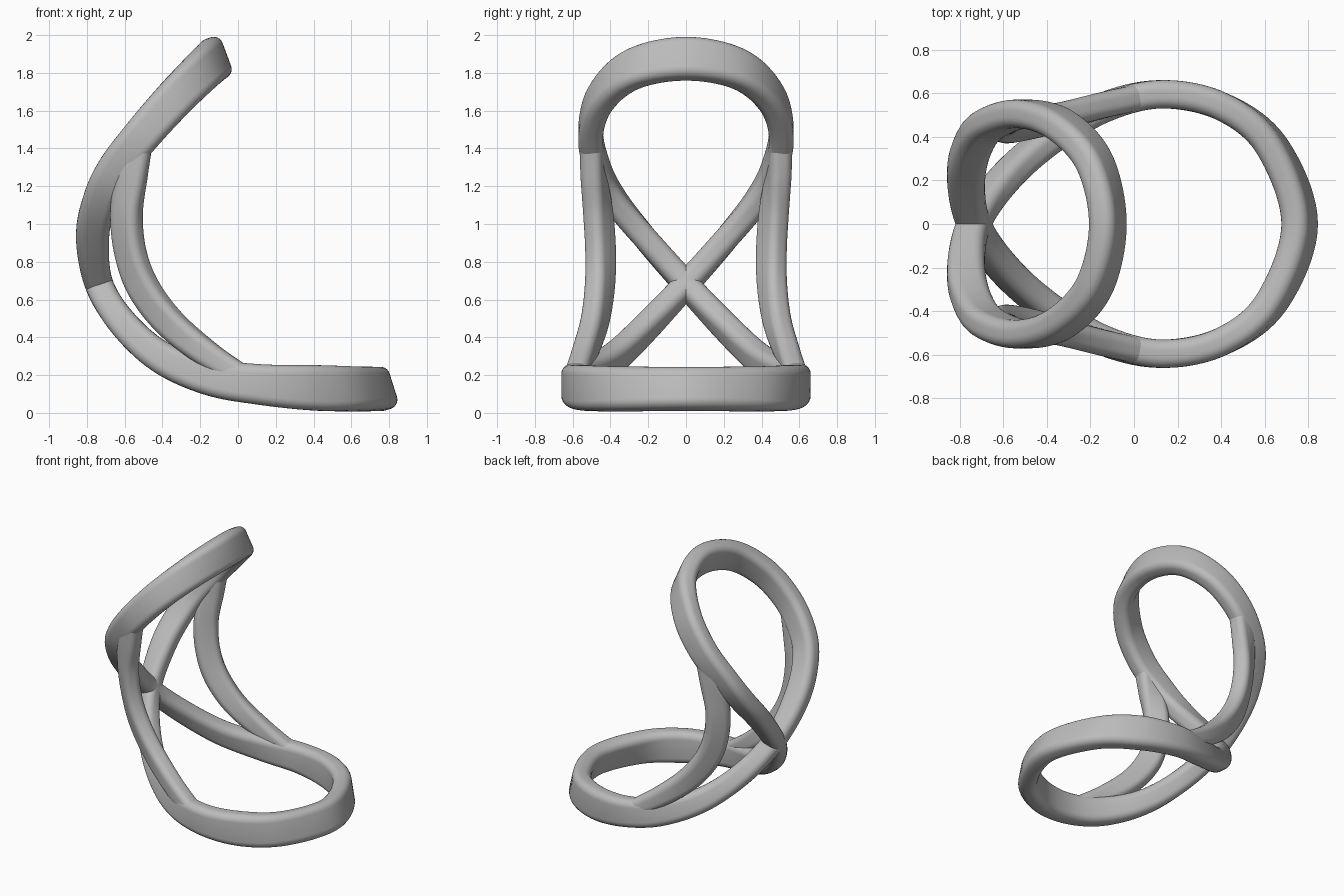
import bpy
import bmesh
import math
from mathutils import Vector

cube = bpy.data.objects.get("Cube")
if cube:
    bpy.data.objects.remove(cube, do_unlink=True)

grey = bpy.data.materials.new("plain_grey")
grey.use_nodes = True
tone = (.5, .5, .5, 1)
grey.diffuse_color = tone
grey.node_tree.nodes["Principled BSDF"].inputs["Base Color"].default_value = tone


def spline(keys, steps, cyclic):
    """Catmull-Rom interpolation of whole key rows."""
    count = len(keys)
    pick = (lambda i: keys[i % count]) if cyclic else (lambda i: keys[min(max(i, 0), count - 1)])
    rows = []
    for i in range(count if cyclic else count - 1):
        for s in range(steps):
            t = s / steps
            rows.append([b + t / 2 * (c - a + t * (2 * a - 5 * b + 4 * c - d + t * (3 * (b - c) + d - a)))
                         for a, b, c, d in zip(pick(i - 1), pick(i), pick(i + 1), pick(i + 2))])
    if not cyclic:
        rows.append(list(keys[-1]))
    return rows


def rounded_rectangle(height, width, radius, segments=6):
    """Section outline as (along height, along width) pairs."""
    points = []
    for corner, (sx, sy) in enumerate(((1, 1), (-1, 1), (-1, -1), (1, -1))):
        for k in range(segments + 1):
            angle = (corner + k / segments) * math.pi / 2
            points.append((sx * (height / 2 - radius) + radius * math.cos(angle),
                           sy * (width / 2 - radius) + radius * math.sin(angle)))
    return points


def sweep(name, keys, steps, width, radius, cyclic):
    """Sweep a rounded bar; each key is position, height direction, height."""
    rows = spline(keys, steps, cyclic)
    count = len(rows)
    centres = [Vector(row[:3]) for row in rows]
    bm = bmesh.new()
    rings = []
    for i, row in enumerate(rows):
        ahead = (i + 1) % count if cyclic else min(i + 1, count - 1)
        behind = i - 1 if cyclic else max(i - 1, 0)
        tangent = (centres[ahead] - centres[behind]).normalized()
        up = Vector(row[3:6])
        up = (up - tangent * up.dot(tangent)).normalized()
        side = tangent.cross(up)
        outline = rounded_rectangle(row[6], width, radius)
        rings.append([bm.verts.new(centres[i] + up * u + side * v) for u, v in outline])
    sides = len(rings[0])
    for i in range(count if cyclic else count - 1):
        a, b = rings[i], rings[(i + 1) % count]
        for k in range(sides):
            n = (k + 1) % sides
            bm.faces.new((a[k], a[n], b[n], b[k]))
    if not cyclic:
        bm.faces.new(rings[0])
        bm.faces.new(rings[-1])
    bmesh.ops.recalc_face_normals(bm, faces=bm.faces)
    mesh = bpy.data.meshes.new(name)
    bm.to_mesh(mesh)
    bm.free()
    mesh.materials.append(grey)
    obj = bpy.data.objects.new(name, mesh)
    bpy.context.collection.objects.link(obj)
    bpy.ops.object.select_all(action="DESELECT")
    obj.select_set(True)
    bpy.context.view_layer.objects.active = obj
    bpy.ops.object.shade_smooth_by_angle(angle=math.radians(40))
    return obj


def mirrored(row):
    x, y, z, hx, hy, hz, height = row
    return (x, -y, z, hx, -hy, hz, height)


def lobe(half, tip):
    """Complete a loop from one side and its tip."""
    return half + [tip] + [mirrored(row) for row in reversed(half)]


# Crossing point and the two lobes of the twisted band
crossing = (-.735, 0, .68, .95, 0, .3, .15)
upper_half = [
    (-.77, .22, .93, 1, 0, 0, .175),
    (-.73, .38, 1.13, .95, 0, -.3, .18),
    (-.65, .465, 1.29, .85, 0, -.5, .19),
    (-.5, .505, 1.48, .75, 0, -.66, .2),
    (-.33, .45, 1.67, .65, 0, -.76, .21),
    (-.18, .28, 1.82, .45, 0, -.9, .22),
]
upper_tip = (-.12, 0, 1.875, .35, 0, -.94, .23)
lower_half = [
    (-.6, .2, .465, .7, 0, .7, .155),
    (-.4, .38, .29, .5, 0, .85, .17),
    (-.15, .53, .19, .3, 0, .95, .195),
    (.12, .595, .15, .1, 0, 1, .215),
    (.4, .54, .133, 0, 0, 1, .24),
    (.63, .36, .127, -.2, 0, .97, .235),
]
lower_tip = (.76, 0, .127, -.3, 0, .95, .23)
band = [crossing] + lobe(upper_half, upper_tip) + [crossing] + lobe(lower_half, lower_tip)
sweep("figure_eight_band", band, 10, .13, .05, True)

# Curved side struts joining the two lobes
strut = [
    (-.51, .505, 1.44, .8, 0, -.5, .12),
    (-.56, .49, 1.26, .9, .25, -.2, .16),
    (-.59, .465, 1.06, .75, .5, 0, .17),
    (-.57, .452, .85, .75, .6, .1, .17),
    (-.5, .457, .66, .7, .5, .4, .17),
    (-.36, .485, .475, .55, .35, .65, .16),
    (-.16, .54, .31, .45, .15, .85, .14),
    (.03, .585, .19, .4, 0, .9, .12),
]
sweep("left_strut", strut, 10, .12, .045, False)
sweep("right_strut", [mirrored(row) for row in strut], 10, .12, .045, False)
